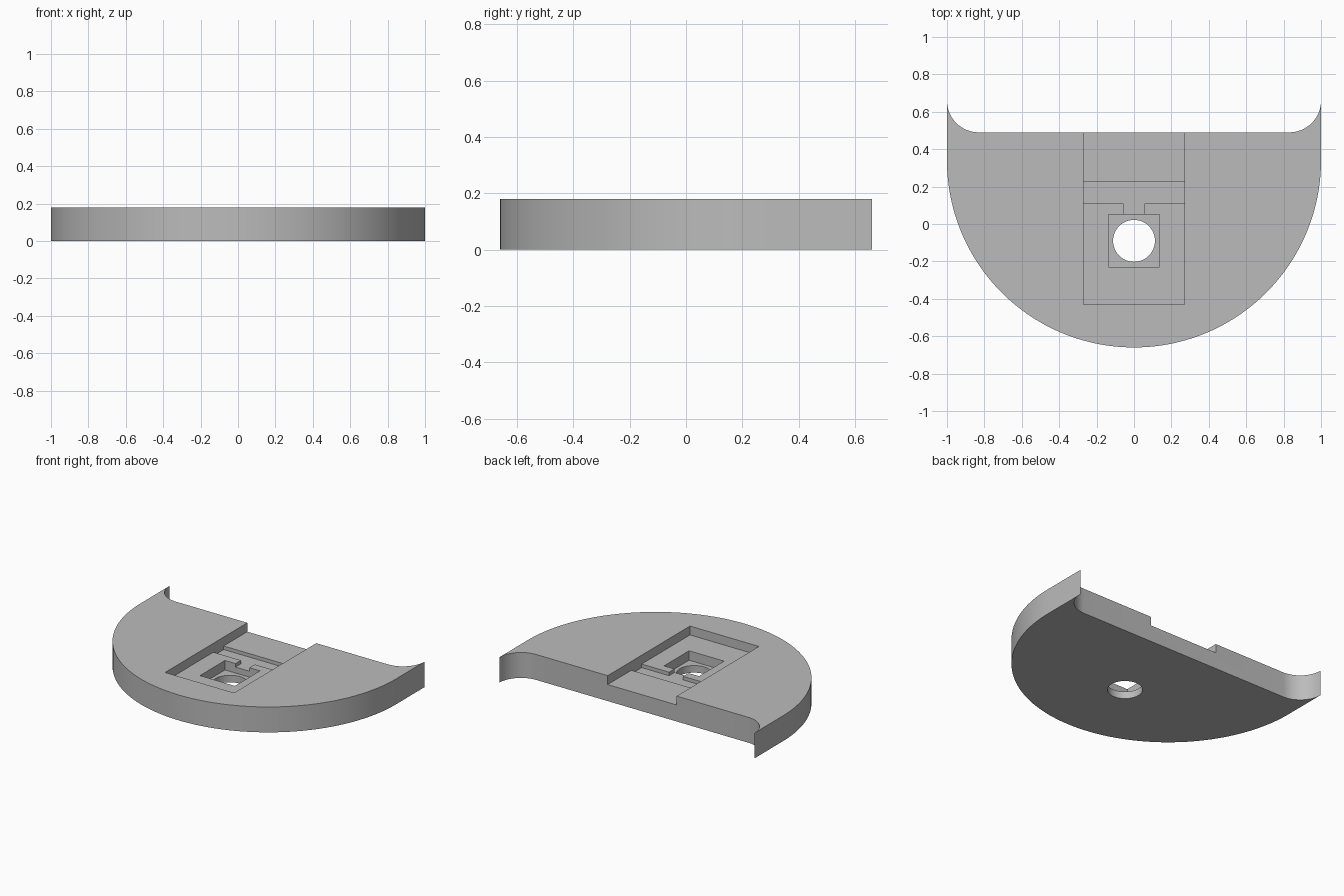
import bpy, bmesh
from math import cos, sin, pi, radians

cube = bpy.data.objects.get("Cube")
if cube:
    bpy.data.objects.remove(cube, do_unlink=True)

HEIGHT = 0.18
BACK, TIP = 0.49, 0.66           # straight back edge and horn tips
POCKET_Z, GROOVE_Z, SEAT_Z = 0.117, 0.092, 0.05
HOLE_Y = -0.09

grey = bpy.data.materials.new("plain grey")
grey.use_nodes = True
colour = (0.5, 0.5, 0.5, 1)
grey.diffuse_color = colour
grey.node_tree.nodes["Principled BSDF"].inputs["Base Color"].default_value = colour


def arc(cx, cy, r, start, end, steps):
    angles = [radians(start + (end - start) * i / steps) for i in range(steps + 1)]
    return [(cx + r * cos(a), cy + r * sin(a)) for a in angles]


def prism(name, outline, z0, z1):
    """Extrude a flat outline from z0 up to z1."""
    bm = bmesh.new()
    face = bm.faces.new([bm.verts.new((x, y, z0)) for x, y in outline])
    top = bmesh.ops.extrude_face_region(bm, geom=[face])["geom"]
    verts = [v for v in top if isinstance(v, bmesh.types.BMVert)]
    bmesh.ops.translate(bm, verts=verts, vec=(0, 0, z1 - z0))
    bmesh.ops.recalc_face_normals(bm, faces=bm.faces)
    mesh = bpy.data.meshes.new(name)
    bm.to_mesh(mesh)
    bm.free()
    mesh.materials.append(grey)
    obj = bpy.data.objects.new(name, mesh)
    bpy.context.collection.objects.link(obj)
    return obj


def box(x, y0, y1):
    return [(-x, y0), (x, y0), (x, y1), (-x, y1)]


# Half-round plate with a concave horn at each back corner
r = TIP - BACK
outline = arc(0, 0.34, 1, 180, 360, 96)
outline += arc(1 - r, TIP, r, 0, -90, 16)
outline += arc(r - 1, TIP, r, -90, -180, 16)
plate = prism("half_round_plate", outline, 0, HEIGHT)

# Pocket open at the back, wire groove with its slot, square seat, through hole
groove = [(-0.27, 0.11), (-0.055, 0.11), (-0.055, 0.0), (0.055, 0.0),
          (0.055, 0.11), (0.27, 0.11), (0.27, 0.225), (-0.27, 0.225)]
cutters = [
    prism("pocket_cutter", box(0.27, -0.43, 0.8), POCKET_Z, 0.3),
    prism("groove_cutter", groove, GROOVE_Z, 0.3),
    prism("seat_cutter", box(0.137, -0.23, 0.05), SEAT_Z, 0.3),
    prism("hole_cutter", arc(0, HOLE_Y, 0.112, 0, 360, 48)[:-1], -0.1, 0.3),
]

bpy.ops.object.select_all(action='DESELECT')
bpy.context.view_layer.objects.active = plate
plate.select_set(True)
for cutter in cutters:
    cutter.hide_render = True
    mod = plate.modifiers.new(cutter.name, 'BOOLEAN')
    mod.operation = 'DIFFERENCE'
    mod.solver = 'EXACT'
    mod.object = cutter
    bpy.ops.object.modifier_apply(modifier=mod.name)
for cutter in cutters:
    bpy.data.objects.remove(cutter, do_unlink=True)

bpy.ops.object.shade_smooth_by_angle(angle=radians(30))
